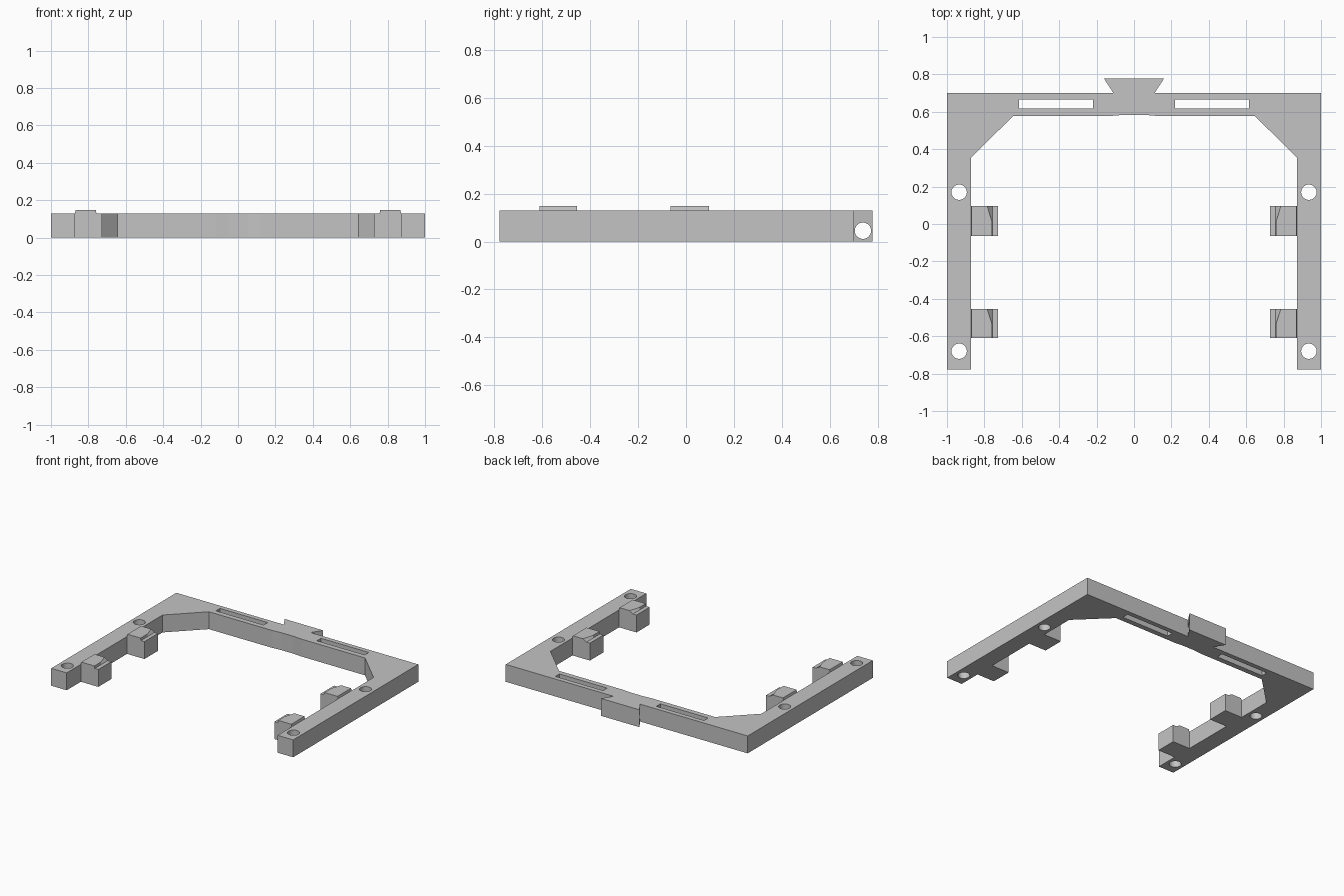
import bpy, bmesh, math
from mathutils import Matrix

cube = bpy.data.objects.get("Cube")
if cube:
    bpy.data.objects.remove(cube, do_unlink=True)

H = 0.13      # frame thickness
LIP = 0.148   # top of the raised clip lips

grey = bpy.data.materials.new("plain grey")
grey.use_nodes = True
grey.diffuse_color = (0.55, 0.55, 0.55, 1)
grey.node_tree.nodes["Principled BSDF"].inputs["Base Color"].default_value = (0.55, 0.55, 0.55, 1)


def finish(name, bm):
    bmesh.ops.recalc_face_normals(bm, faces=bm.faces)
    mesh = bpy.data.meshes.new(name)
    bm.to_mesh(mesh)
    bm.free()
    mesh.materials.append(grey)
    ob = bpy.data.objects.new(name, mesh)
    bpy.context.collection.objects.link(ob)
    return ob


def prism(name, outline, z0, z1):
    bm = bmesh.new()
    face = bm.faces.new([bm.verts.new((x, y, z0)) for x, y in outline])
    ext = bmesh.ops.extrude_face_region(bm, geom=[face])
    top = [v for v in ext["geom"] if isinstance(v, bmesh.types.BMVert)]
    bmesh.ops.translate(bm, verts=top, vec=(0, 0, z1 - z0))
    return finish(name, bm)


def box(name, x0, x1, y0, y1, z0, z1):
    return prism(name, [(x0, y0), (x1, y0), (x1, y1), (x0, y1)], z0, z1)


def cylinder(name, centre, radius, depth, axis="Z"):
    bm = bmesh.new()
    turn = Matrix.Rotation(math.pi / 2, 4, "Y") if axis == "X" else Matrix()
    bmesh.ops.create_cone(bm, cap_ends=True, segments=48, radius1=radius, radius2=radius,
                          depth=depth, matrix=Matrix.Translation(centre) @ turn)
    return finish(name, bm)


def cut(target, cutter):
    mod = target.modifiers.new("cut", "BOOLEAN")
    mod.operation = "DIFFERENCE"
    mod.solver = "EXACT"
    mod.object = cutter
    cutter.hide_render = True
    cutter.hide_set(True)


# U-shaped frame with corner gussets, dovetail and shallow centre relief
half = [(0.16, 0.777), (0.11, 0.70), (1, 0.70), (1, -0.777), (0.872, -0.777),
        (0.872, 0.355), (0.645, 0.578), (0.12, 0.578), (0.05, 0.584)]
frame = prism("frame", half + [(-x, y) for x, y in reversed(half)], 0, H)

# Slots, screw holes and the dovetail cross hole
for s, side in ((1, "left"), (-1, "right")):
    a, b = sorted((s * 0.22, s * 0.615))
    cut(frame, box(side + "_slot_cutter", a, b, 0.617, 0.665, -0.1, 0.3))
    for y, end in ((0.17, "rear"), (-0.68, "front")):
        cut(frame, cylinder(f"{side}_{end}_hole_cutter", (s * 0.935, y, 0.06), 0.041, 0.4))
cut(frame, cylinder("dovetail_hole_cutter", (0, 0.738, 0.045), 0.034, 0.6, "X"))


def lip(name, s, y0, y1):
    # Raised lip whose inner edge tapers down towards the back
    ym = (y0 + y1) / 2
    base = [(0.872, y0), (0.757, y0), (0.757, ym), (0.757, y1), (0.872, y1)]
    crown = [(0.868, y0), (0.76, y0), (0.76, ym), (0.785, y1), (0.868, y1)]
    bm = bmesh.new()
    low = [bm.verts.new((s * x, y, H)) for x, y in base]
    high = [bm.verts.new((s * x, y, LIP)) for x, y in crown]
    bm.faces.new(low)
    bm.faces.new(high)
    for i in range(len(low)):
        j = (i + 1) % len(low)
        bm.faces.new((low[i], low[j], high[j], high[i]))
    return finish(name, bm)


# Four inward clips, each a block with a lip
for s, side in ((1, "left"), (-1, "right")):
    for y0, y1, end in ((-0.065, 0.095, "rear"), (-0.61, -0.455, "front")):
        a, b = sorted((s * 0.728, s * 0.872))
        box(f"{side}_{end}_clip", a, b, y0, y1, 0, H)
        lip(f"{side}_{end}_clip_lip", s, y0, y1)
